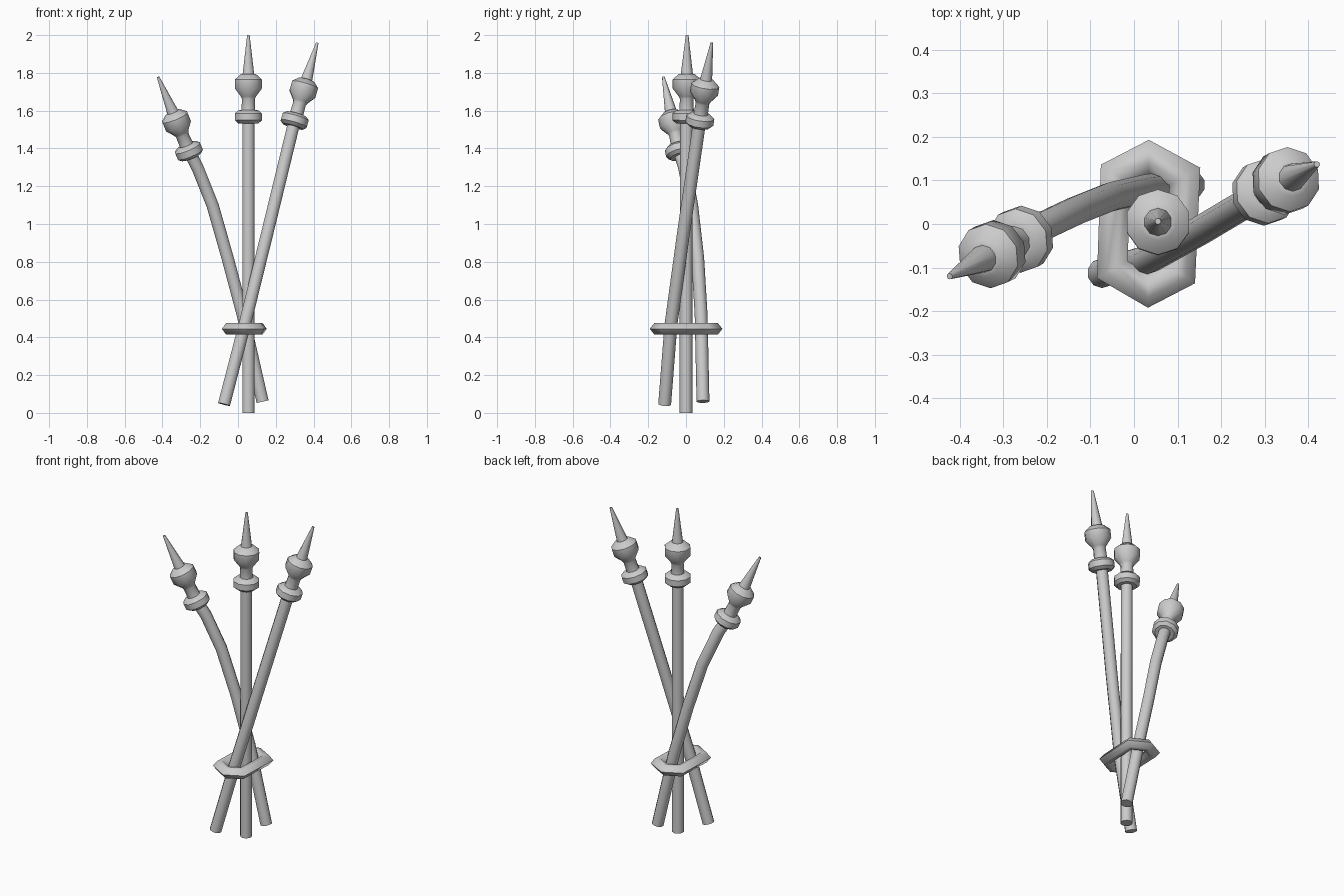
import bpy
import bmesh
import math
from mathutils import Vector

if "Cube" in bpy.data.objects:
    bpy.data.objects.remove(bpy.data.objects["Cube"])

grey = bpy.data.materials.new("plain grey")
grey.use_nodes = True
COLOUR = (0.6, 0.6, 0.6, 1)
grey.diffuse_color = COLOUR
grey.node_tree.nodes["Principled BSDF"].inputs["Base Color"].default_value = COLOUR

SIDES = 10


def loft(name, rings, closed=False, angle=40):
    """Skin a list of point rings; cap the ends unless the loop is closed."""
    bm = bmesh.new()
    loops = [[bm.verts.new(p) for p in ring] for ring in rings]
    n = len(loops[0])
    pairs = list(zip(loops, loops[1:]))
    if closed:
        pairs.append((loops[-1], loops[0]))
    else:
        bm.faces.new(loops[0][::-1])
        bm.faces.new(loops[-1])
    for a, b in pairs:
        for i in range(n):
            j = (i + 1) % n
            bm.faces.new((a[i], a[j], b[j], b[i]))
    bmesh.ops.recalc_face_normals(bm, faces=bm.faces)
    mesh = bpy.data.meshes.new(name)
    bm.to_mesh(mesh)
    bm.free()
    mesh.materials.append(grey)
    obj = bpy.data.objects.new(name, mesh)
    bpy.context.collection.objects.link(obj)
    bpy.ops.object.select_all(action='DESELECT')
    obj.select_set(True)
    bpy.context.view_layer.objects.active = obj
    bpy.ops.object.shade_smooth_by_angle(angle=math.radians(angle))
    return obj


def circle(centre, axis, radius):
    """Ring of points around an axis that runs mostly upward."""
    u = Vector((0, 1, 0)).cross(axis).normalized()
    v = axis.cross(u).normalized()
    turns = [math.tau * (i + 0.5) / SIDES for i in range(SIDES)]
    return [centre + radius * (math.cos(t) * u + math.sin(t) * v) for t in turns]


# Finial outline: height from the collar centre, radius
FINIAL = [(-0.034, 0.034), (-0.034, 0.056), (-0.018, 0.075), (0.018, 0.075),
          (0.034, 0.056), (0.037, 0.038), (0.095, 0.036), (0.108, 0.042),
          (0.15, 0.075), (0.198, 0.075), (0.226, 0.043), (0.228, 0.032),
          (0.433, 0.007)]


def spear(side, path, tip):
    """Bent shaft along the path, then a straight finial to the tip."""
    pts = [Vector(p) for p in path]
    rings = []
    for i, p in enumerate(pts):
        axis = pts[min(i + 1, len(pts) - 1)] - pts[max(i - 1, 0)]
        rings.append(circle(p, axis.normalized(), 0.034))
    loft(side + "_shaft", rings)
    axis = (Vector(tip) - pts[-1]).normalized()
    loft(side + "_finial", [circle(pts[-1] + h * axis, axis, r) for h, r in FINIAL])


spear("middle", [(0.055, 0, 0), (0.055, 0, 0.8), (0.055, 0.003, 1.567)],
      (0.055, 0.006, 2))
spear("left", [(-0.074, -0.113, 0.045), (0.035, -0.08, 0.465),
               (0.152, -0.015, 0.94), (0.3, 0.073, 1.548)],
      (0.42, 0.137, 1.96))
spear("right", [(0.13, 0.09, 0.06), (0.025, 0.08, 0.52), (-0.055, 0.062, 0.82),
                (-0.135, 0.03, 1.1), (-0.215, -0.008, 1.3), (-0.26, -0.035, 1.386)],
      (-0.423, -0.12, 1.778))

# Six-cornered binding ring: mitred corners with a bevelled cross-section
OUTER = [(0.034, 0.193), (0.152, 0.129), (0.14, -0.136),
         (0.032, -0.192), (-0.085, -0.124), (-0.076, 0.136)]
SECTION = [(0, 0), (0.021, 0.03), (0.048, 0.03),
           (0.069, 0), (0.048, -0.03), (0.021, -0.03)]
corners = [Vector((x, y, 0)) for x, y in OUTER]
rings = []
for i, c in enumerate(corners):
    before = (corners[i - 1] - c).normalized()
    after = (corners[(i + 1) % len(corners)] - c).normalized()
    inward = (before + after).normalized()
    miter = 1 / math.sin(before.angle(after) / 2)
    rings.append([c + inward * d * miter + Vector((0, 0, 0.445 + z)) for d, z in SECTION])
loft("binding_ring", rings, closed=True, angle=62)
